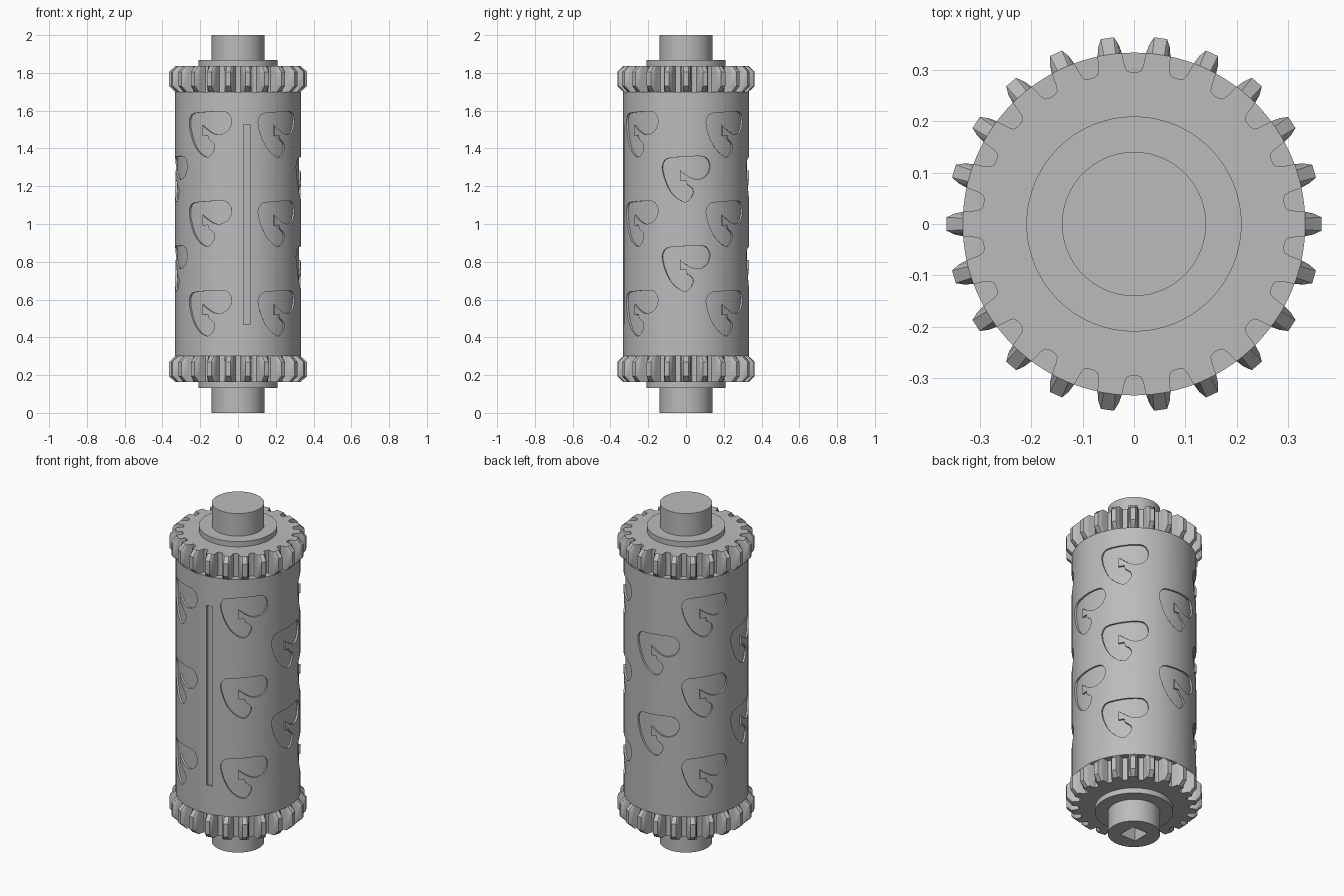
import bpy, bmesh, math
from mathutils import Vector

if "Cube" in bpy.data.objects:
    bpy.data.objects.remove(bpy.data.objects["Cube"])

GREY = (0.5, 0.5, 0.5, 1)
steel = bpy.data.materials.new("plain grey metal")
steel.use_nodes = True
steel.diffuse_color = GREY
steel.node_tree.nodes["Principled BSDF"].inputs["Base Color"].default_value = GREY

BODY_R, BODY_LOW, BODY_HIGH = 0.333, 0.30, 1.70


def finish(bm, name):
    bmesh.ops.recalc_face_normals(bm, faces=bm.faces)
    mesh = bpy.data.meshes.new(name)
    bm.to_mesh(mesh)
    bm.free()
    mesh.materials.append(steel)
    obj = bpy.data.objects.new(name, mesh)
    bpy.context.collection.objects.link(obj)
    return obj


def loft(bm, rings):
    """Skin matching closed rings of points and cap both ends."""
    loops = [[bm.verts.new(p) for p in ring] for ring in rings]
    n = len(loops[0])
    for a, b in zip(loops, loops[1:]):
        for i in range(n):
            j = (i + 1) % n
            bm.faces.new((a[i], a[j], b[j], b[i]))
    bm.faces.new(loops[0][::-1])
    bm.faces.new(loops[-1])


def polar(r, angle, z):
    return (r * math.cos(angle), r * math.sin(angle), z)


def cylinder(name, r, low, high, sides=96):
    bm = bmesh.new()
    turns = [math.tau * i / sides for i in range(sides)]
    loft(bm, [[polar(r, t, z) for t in turns] for z in (low, high)])
    return finish(bm, name)


def box(name, low, high):
    bm = bmesh.new()
    (x0, y0, z0), (x1, y1, z1) = low, high
    corners = [(x0, y0), (x1, y0), (x1, y1), (x0, y1)]
    loft(bm, [[(x, y, z) for x, y in corners] for z in (z0, z1)])
    return finish(bm, name)


def activate(obj):
    bpy.ops.object.select_all(action="DESELECT")
    obj.select_set(True)
    bpy.context.view_layer.objects.active = obj


def cut(obj, cutter):
    cutter.hide_render = True
    mod = obj.modifiers.new("cut", "BOOLEAN")
    mod.operation, mod.solver, mod.object = "DIFFERENCE", "EXACT", cutter
    activate(obj)
    bpy.ops.object.modifier_apply(modifier=mod.name)
    bpy.data.objects.remove(cutter)


def smooth(obj):
    activate(obj)
    bpy.ops.object.shade_smooth_by_angle(angle=math.radians(30))


# Hooked heart outline: (sideways, up, is sharp corner)
HEART = [(-23, 16, 0), (-19, 21, 0), (-8, 22.5, 0), (14, 23.5, 0), (21, 21, 0),
         (24, 14, 0), (22, 6, 0), (17, 1.5, 0), (11, 0, 0), (4, 2, 0),
         (-6, 9, 1), (-6, -1.5, 1), (0, -1, 1), (1, -5, 0), (6, -9, 0),
         (7, -14, 0), (4, -20, 0), (-1, -23, 0), (-9, -19, 0),
         (-16, -11, 0), (-21, 0, 0), (-23.5, 10, 0)]


def rounded(points, steps=4):
    """Closed smooth curve through the points, with zero tangent at corners."""
    n = len(points)
    pos = [Vector(p[:2]) for p in points]
    tan = [Vector((0, 0)) if points[i][2] else (pos[(i + 1) % n] - pos[i - 1]) / 2
           for i in range(n)]
    out = []
    for i in range(n):
        j = (i + 1) % n
        straight = points[i][2] and points[j][2]
        for s in range(1 if straight else steps):
            t = s / steps
            h = t * t * (3 - 2 * t)
            out.append(pos[i] * (1 - h) + pos[j] * h
                       + tan[i] * t * (1 - t) ** 2 - tan[j] * t * t * (1 - t))
    return out


# Roller sleeve with recessed hearts and a long slot
sleeve = cylinder("roller_sleeve", BODY_R, BODY_LOW, BODY_HIGH, 128)
bm = bmesh.new()
outline = rounded(HEART)
PITCH = 0.4735
columns = [(a, (-1, 0, 1)) for a in (-28.5, 41, 131, 233.5)]
columns += [(a, (-0.5, 0.5)) for a in (90, 186.5, 283.5)]
for azimuth, rows in columns:
    centre = math.radians(azimuth - 90)
    for row in rows:
        loft(bm, [[polar(r, centre + p.x * 0.0164, 1 + row * PITCH + p.y * 0.0052)
                   for p in outline] for r in (0.22, 0.45)])
cut(sleeve, finish(bm, "heart_cutter"))
cut(sleeve, box("slot_cutter", (0.028, -0.5, 0.467), (0.063, -0.25, 1.528)))
smooth(sleeve)

# Core that forms the floor of the recesses
smooth(cylinder("roller_core", BODY_R - 0.01, BODY_LOW + 0.01, BODY_HIGH - 0.01, 128))

# Half of one gear tooth: (degrees from tooth centre, radius)
HALF_TOOTH = [(6.9, 0.295), (5.6, 0.298), (4.9, 0.307), (4.1, 0.333),
              (3.3, 0.350), (2.0, 0.365)]
TEETH = 22


def gear(name, low, high):
    tooth = [(-a, r) for a, r in HALF_TOOTH] + HALF_TOOTH[::-1]
    profile = [(math.radians(a + k * 360 / TEETH), r)
               for k in range(TEETH) for a, r in tooth]
    # Tooth tips are chamfered back to the sleeve radius at both ends
    levels = [(low, BODY_R), (low + 0.03, 1), (high - 0.03, 1), (high, BODY_R)]
    bm = bmesh.new()
    loft(bm, [[polar(min(r, limit), a, z) for a, r in profile]
              for z, limit in levels])
    smooth(finish(bm, name))


gear("lower_gear", 0.164, BODY_LOW)
gear("upper_gear", BODY_HIGH, 1.836)

# Collars beyond the gears
smooth(cylinder("lower_collar", 0.209, 0.133, 0.18))
smooth(cylinder("upper_collar", 0.209, 1.82, 1.867))

# Shaft with a square drive socket in its lower end
shaft = cylinder("shaft", 0.14, 0, 2)
cut(shaft, box("socket_cutter", (-0.052, -0.052, -0.1), (0.052, 0.052, 0.2)))
smooth(shaft)
